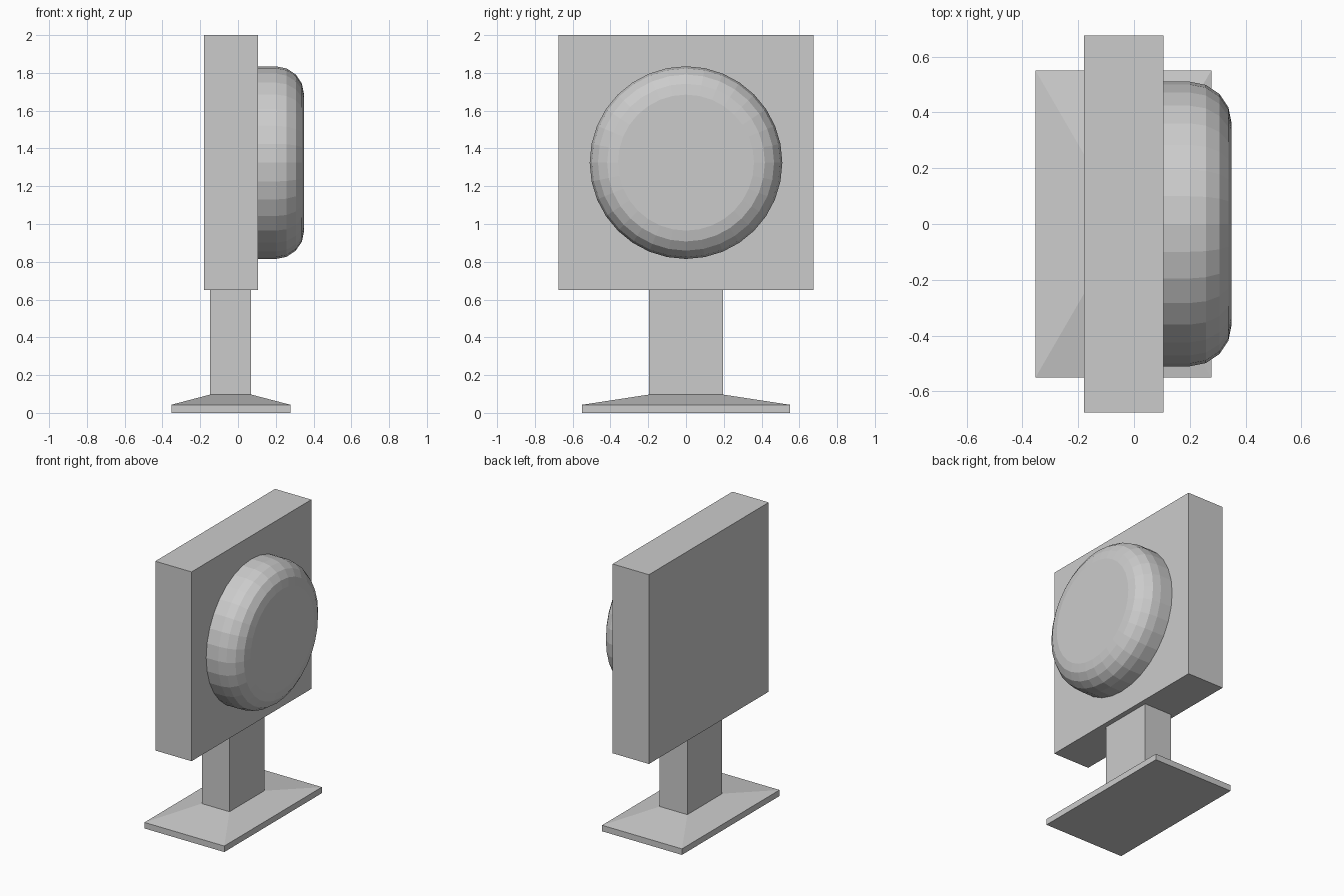
import bpy, bmesh, math

if "Cube" in bpy.data.objects:
    bpy.data.objects.remove(bpy.data.objects["Cube"])


def loft(name, rings):
    """Skin a list of equal-length vertex rings and cap both ends."""
    bm = bmesh.new()
    loops = [[bm.verts.new(p) for p in ring] for ring in rings]
    for a, b in zip(loops, loops[1:]):
        for i in range(len(a)):
            j = (i + 1) % len(a)
            bm.faces.new((a[i], a[j], b[j], b[i]))
    bm.faces.new(loops[0])
    bm.faces.new(loops[-1])
    bmesh.ops.recalc_face_normals(bm, faces=bm.faces)
    mesh = bpy.data.meshes.new(name)
    bm.to_mesh(mesh)
    bm.free()
    obj = bpy.data.objects.new(name, mesh)
    bpy.context.collection.objects.link(obj)
    return obj


def rect(x0, x1, half_y, z):
    return [(x0, -half_y, z), (x1, -half_y, z), (x1, half_y, z), (x0, half_y, z)]


def disc(x, radius, z=1.325, sides=32):
    angles = [2 * math.pi * i / sides for i in range(sides)]
    return [(x, radius * math.cos(a), z + radius * math.sin(a)) for a in angles]


# Sloped foot and rectangular post
loft("stand", [
    rect(-0.353, 0.277, 0.55, 0.0),
    rect(-0.353, 0.277, 0.55, 0.043),
    rect(-0.148, 0.07, 0.196, 0.097),
    rect(-0.148, 0.07, 0.196, 0.65),
])

# Square panel
loft("panel", [rect(-0.18, 0.106, 0.675, 0.65), rect(-0.18, 0.106, 0.675, 2.0)])

# Round button with a rounded front rim
BEVEL, STEPS = 0.15, 4
rim = [math.radians(90 * i / STEPS) for i in range(STEPS + 1)]
loft("round_button", [disc(0.106, 0.51)] + [
    disc(0.2 + BEVEL * math.sin(a), 0.36 + BEVEL * math.cos(a)) for a in rim])
